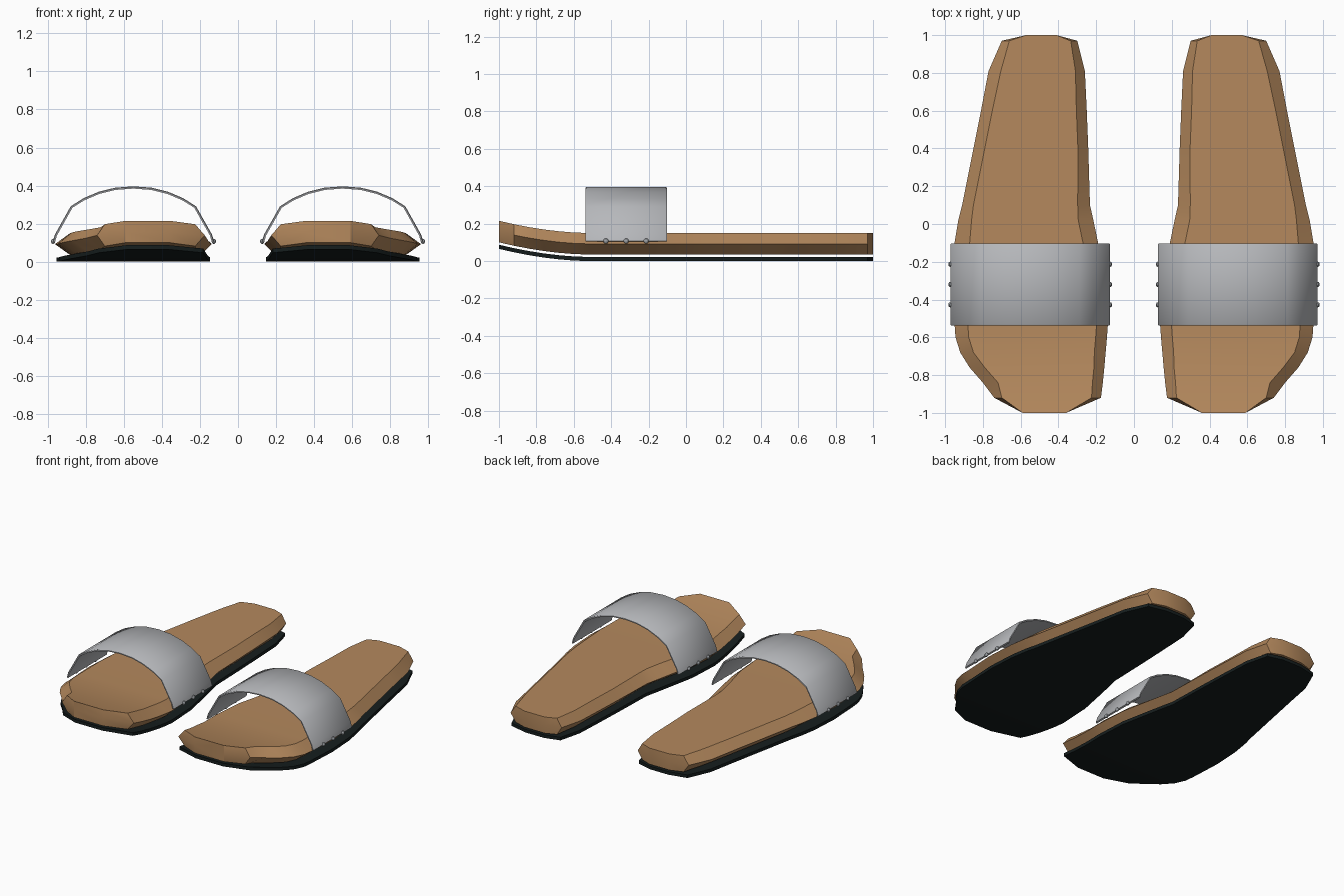
import bpy, bmesh, math
from mathutils import Matrix

if "Cube" in bpy.data.objects:
    bpy.data.objects.remove(bpy.data.objects["Cube"])


def material(name, rgb):
    m = bpy.data.materials.new(name)
    m.diffuse_color = (*rgb, 1)
    m.use_nodes = True
    m.node_tree.nodes["Principled BSDF"].inputs["Base Color"].default_value = m.diffuse_color
    return m


TAN = material("tan footbed", (0.46, 0.25, 0.11))
BLACK = material("black rubber", (0.008, 0.013, 0.013))
GREY = material("grey strap", (0.47, 0.48, 0.50))
STEEL = material("steel rivet", (0.34, 0.36, 0.38))

# Outline rows: y, inner x, outer x, inner top inset, outer top inset
ROWS = [
    (1.00, 0.41, 0.57, 0.00, 0.00), (0.97, 0.30, 0.70, 0.035, 0.04),
    (0.81, 0.26, 0.77, 0.05, 0.065), (0.60, 0.25, 0.81, 0.055, 0.06),
    (0.40, 0.242, 0.85, 0.055, 0.06), (0.10, 0.233, 0.91, 0.065, 0.06),
    (0.02, 0.215, 0.93, 0.08, 0.07), (-0.10, 0.19, 0.95, 0.08, 0.08),
    (-0.30, 0.15, 0.962, 0.07, 0.08), (-0.53, 0.138, 0.95, 0.06, 0.07),
    (-0.60, 0.143, 0.945, 0.06, 0.07), (-0.68, 0.15, 0.92, 0.06, 0.07),
    (-0.76, 0.157, 0.87, 0.055, 0.08), (-0.84, 0.165, 0.80, 0.055, 0.08),
    (-0.92, 0.175, 0.74, 0.05, 0.04), (-1.00, 0.36, 0.59, 0.00, 0.00),
]


def lift(y):
    """Toe spring: the front curls upward."""
    return 0.065 * (max(0, -0.52 - y) / 0.48) ** 1.8


def finish(bm, name, mat, side, angle=30):
    if side < 0:
        bmesh.ops.scale(bm, vec=(-1, 1, 1), verts=bm.verts)
    bmesh.ops.recalc_face_normals(bm, faces=bm.faces)
    me = bpy.data.meshes.new(name)
    bm.to_mesh(me)
    bm.free()
    me.materials.append(mat)
    ob = bpy.data.objects.new(name, me)
    bpy.context.collection.objects.link(ob)
    bpy.ops.object.select_all(action='DESELECT')
    ob.select_set(True)
    bpy.context.view_layer.objects.active = ob
    bpy.ops.object.shade_smooth_by_angle(angle=math.radians(angle))
    return ob


def loft(sections):
    """Skin closed cross-sections and cap both ends."""
    bm = bmesh.new()
    rings = [[bm.verts.new(p) for p in s] for s in sections]
    n = len(rings[0])
    for a, b in zip(rings, rings[1:]):
        for i in range(n):
            j = (i + 1) % n
            bm.faces.new((a[i], a[j], b[j], b[i]))
    bm.faces.new(rings[0])
    bm.faces.new(rings[-1])
    return bm


def footbed_section(row):
    y, xi, xo, di, do = row
    h = lift(y)
    top, mid, low = 0.15 + h, 0.092 + h, 0.035 + h
    return [(xi + di, y, top), (xo - do, y, top), (xo, y, mid),
            (xo - do, y, low), (xi + di, y, low), (xi, y, mid)]


def sole_section(row):
    y, xi, xo = row[:3]
    h = lift(y)
    xi, xo = xi + 0.008, xo - 0.008
    return [(xi, y, 0.022 + h), (xo, y, 0.022 + h), (xo, y, h), (xi, y, h)]


# Strap arch seen from the front: x, z
ARCH = [(0.132, 0.105), (0.142, 0.14), (0.225, 0.287), (0.29, 0.328),
        (0.37, 0.362), (0.455, 0.383), (0.55, 0.390), (0.645, 0.383),
        (0.73, 0.362), (0.81, 0.328), (0.875, 0.287), (0.957, 0.14), (0.967, 0.105)]


def strap_section(i):
    a, b = ARCH[max(i - 1, 0)], ARCH[min(i + 1, len(ARCH) - 1)]
    tx, tz = b[0] - a[0], b[1] - a[1]
    k = 0.006 / math.hypot(tx, tz)
    nx, nz = -tz * k, tx * k
    x, z = ARCH[i]
    # outer edges are lightly chamfered
    return [(x + nx * s, y, z + nz * s) for s, y in
            ((1, -0.532), (1, -0.108), (0.2, -0.102), (-1, -0.102),
             (-1, -0.538), (0.2, -0.538))]


for side, label in ((1, "right"), (-1, "left")):
    finish(loft([footbed_section(r) for r in ROWS]), f"{label}_footbed", TAN, side)
    finish(loft([sole_section(r) for r in ROWS]), f"{label}_sole", BLACK, side)
    finish(loft([strap_section(i) for i in range(len(ARCH))]),
           f"{label}_strap", GREY, side, 40)
    # Three domed rivets on each side of the strap
    bm = bmesh.new()
    for x in (0.127, 0.972):
        for y in (-0.213, -0.32, -0.428):
            bmesh.ops.create_uvsphere(
                bm, u_segments=10, v_segments=6, radius=0.014,
                matrix=Matrix.Translation((x, y, 0.107)) @ Matrix.Scale(0.85, 4, (1, 0, 0)))
    finish(bm, f"{label}_rivets", STEEL, side)
